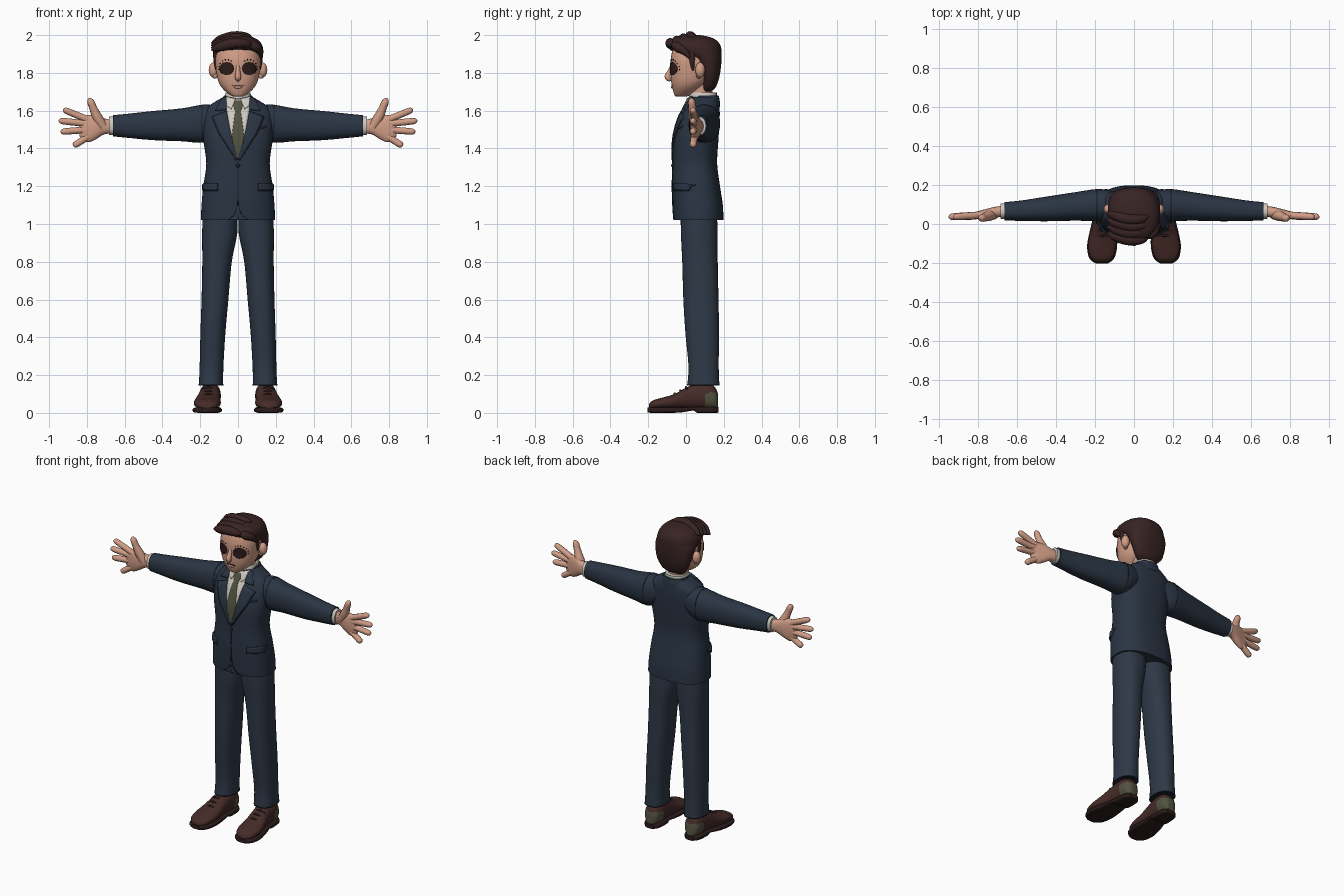
import bpy, bmesh, math
from mathutils import Vector
from mathutils.bvhtree import BVHTree

cube = bpy.data.objects.get("Cube")
if cube:
    bpy.data.objects.remove(cube, do_unlink=True)


def material(name, r, g, b):
    m = bpy.data.materials.new(name)
    m.use_nodes = True
    m.diffuse_color = (r, g, b, 1)
    m.node_tree.nodes["Principled BSDF"].inputs["Base Color"].default_value = (r, g, b, 1)
    return m


JACKET = material("navy jacket", .023, .035, .056)
TROUSER = material("navy trousers", .027, .040, .062)
SEAM = material("dark seam", .010, .015, .024)
SKIN = material("skin", .64, .34, .24)
HAIR = material("dark brown hair", .040, .017, .017)
SHOE = material("brown leather", .060, .024, .021)
SOLE = material("dark sole", .024, .011, .011)
SHIRT = material("off white shirt", .62, .59, .53)
TIE = material("olive tie", .085, .085, .052)
EYE = material("eye brown", .028, .012, .011)
SIDES = (("left", 1), ("right", -1))


def finish(name, bm, mat):
    """Turn a bmesh into a smooth-shaded object."""
    me = bpy.data.meshes.new(name)
    bm.to_mesh(me)
    bm.free()
    ob = bpy.data.objects.new(name, me)
    bpy.context.collection.objects.link(ob)
    me.materials.append(mat)
    bpy.ops.object.select_all(action='DESELECT')
    ob.select_set(True)
    bpy.context.view_layer.objects.active = ob
    bpy.ops.object.shade_smooth_by_angle(angle=math.radians(45))
    return ob


def smooth(rows, k=5):
    """Catmull-Rom interpolation of rows of numbers."""
    out = []
    for i in range(len(rows) - 1):
        a, b, c, d = (rows[min(max(i + j, 0), len(rows) - 1)] for j in (-1, 0, 1, 2))
        for s in range(k):
            t = s / k
            out.append([q + t / 2 * (r - p + t * (2*p - 5*q + 4*r - s3 + t * (3*q - p - 3*r + s3)))
                        for p, q, r, s3 in zip(a, b, c, d)])
    return out + [list(rows[-1])]


def loft(name, rows, mat, axis='z', side=1, power=2.3, n=36):
    """Superellipse rings (station, centre a, centre b, radius a, radius b) along an axis."""
    bm = bmesh.new()
    rings = []
    for t, a, b, ra, rb in smooth(rows):
        ring = []
        for i in range(n):
            c, s = math.cos(math.tau * i / n), math.sin(math.tau * i / n)
            u = a + ra * math.copysign(abs(c) ** (2 / power), c)
            v = b + rb * math.copysign(abs(s) ** (2 / power), s)
            x, y, z = {'z': (u, v, t), 'x': (t, u, v), 'y': (u, t, v)}[axis]
            ring.append(bm.verts.new((x * side, y, z)))
        rings.append(ring)
    for p, q in zip(rings, rings[1:]):
        for i in range(n):
            bm.faces.new((p[i], p[(i+1) % n], q[(i+1) % n], q[i]))
    bm.faces.new(rings[0])
    bm.faces.new(rings[-1])
    bmesh.ops.recalc_face_normals(bm, faces=bm.faces)
    return finish(name, bm, mat)


def front_back(rows):
    """Rows (z, half width, front y, back y) to loft rows."""
    return [(z, 0, (f + b) / 2, w, (b - f) / 2) for z, w, f, b in rows]


def tube(name, rows, mat, side=1):
    """Round tube through rows of (x, y, z, radius)."""
    cu = bpy.data.curves.new(name, 'CURVE')
    cu.dimensions, cu.bevel_depth, cu.bevel_resolution, cu.use_fill_caps = '3D', 1, 3, True
    pts = smooth(rows, 4)
    sp = cu.splines.new('POLY')
    sp.points.add(len(pts) - 1)
    for p, (x, y, z, r) in zip(sp.points, pts):
        p.co, p.radius = (x * side, y, z, 1), r
    tmp = bpy.data.objects.new(name + "_path", cu)
    bpy.context.collection.objects.link(tmp)
    me = tmp.evaluated_get(bpy.context.evaluated_depsgraph_get()).to_mesh()
    bm = bmesh.new()
    bm.from_mesh(me)
    bpy.data.objects.remove(tmp)
    return finish(name, bm, mat)


def ball(name, loc, scale, mat):
    bm = bmesh.new()
    bmesh.ops.create_uvsphere(bm, u_segments=20, v_segments=12, radius=1)
    for v in bm.verts:
        v.co = Vector(loc) + v.co * Vector(scale)
    return finish(name, bm, mat)


def tree(ob):
    return BVHTree.FromPolygons([v.co for v in ob.data.vertices], [p.vertices for p in ob.data.polygons])


def project(bvh, x, z):
    start = Vector((x, -1, z))
    return bvh.ray_cast(start, Vector((0, 1, 0)))[0] or bvh.find_nearest(Vector((x, 0, z)))[0]


def plate(name, inner, outer, bvh, mat, lift=.005, side=1, m=8):
    """Thin plate between two (x, z) edges, laid on a surface from the front."""
    if side < 0:
        inner, outer = ([(-x, z) for x, z in e] for e in (outer, inner))
    bm = bmesh.new()
    grid = []
    steps = 5
    for k in range((len(inner) - 1) * steps + 1):
        i, t = min(k // steps, len(inner) - 2), 0
        t = k / steps - i
        a, b = (Vector(e[i]).lerp(Vector(e[i+1]), t) for e in (inner, outer))
        grid.append([bm.verts.new(project(bvh, *a.lerp(b, j / m))) for j in range(m + 1)])
    for p, q in zip(grid, grid[1:]):
        for j in range(m):
            bm.faces.new((p[j], q[j], q[j+1], p[j+1]))
    ob = finish(name, bm, mat)
    mod = ob.modifiers.new("thickness", 'SOLIDIFY')
    mod.thickness, mod.offset = lift * 2, 0
    return ob


# Jacket body
jacket = loft("jacket_body", front_back([
    (1.02, .197, -.065, .198), (1.1, .193, -.07, .195), (1.2, .184, -.073, .18), (1.32, .168, -.07, .165),
    (1.45, .184, -.066, .172), (1.55, .186, -.042, .178), (1.61, .17, -.012, .178),
    (1.645, .125, .005, .172), (1.672, .078, .02, .165)]), JACKET, power=2.5, n=56)
jb = tree(jacket)

# Shirt front, tie and neck collar
v_edge = [(.062, 1.66), (.06, 1.6), (.042, 1.5), (.021, 1.42), (.001, 1.345)]
plate("shirt_front", [(-x, z) for x, z in v_edge], v_edge, jb, SHIRT, .003)
tie = [(.018, 1.65), (.024, 1.625), (.015, 1.595), (.025, 1.52), (.033, 1.46), (.022, 1.41), (.001, 1.345)]
plate("tie", [(-x, z) for x, z in tie], tie, jb, TIE, .008)
loft("shirt_collar", [(1.63, 0, .088, .075, .075), (1.675, 0, .09, .07, .073), (1.695, 0, .092, .066, .071)], SHIRT)
loft("jacket_collar", [(1.62, 0, .1, .1, .08), (1.65, 0, .1, .087, .079), (1.68, 0, .103, .074, .07)], JACKET)
loft("neck", [(1.6, 0, .08, .058, .058), (1.7, 0, .08, .057, .06), (1.76, 0, .07, .06, .06)], SKIN)

# Lapels, pockets and front edges
lap_in = [(.06, 1.595), (.042, 1.5), (.021, 1.42), (.001, 1.345)]
lap_out = [(.132, 1.568), (.095, 1.48), (.05, 1.41), (.006, 1.34)]
for s, d in SIDES:
    plate(s + "_collar_wing", [(.012, 1.66), (.036, 1.605)], [(.062, 1.67), (.058, 1.625)], jb, SHIRT, .009, d)
    plate(s + "_lapel_shadow", lap_in, [(x + .006, z - .003) for x, z in lap_out], jb, SEAM, .004, d)
    plate(s + "_lapel", lap_in, lap_out, jb, JACKET, .008, d)
    plate(s + "_lapel_collar", [(.058, 1.672), (.06, 1.605)], [(.085, 1.66), (.118, 1.597)], jb, JACKET, .009, d)
    plate(s + "_pocket_shadow", [(.106, 1.215), (.106, 1.176)], [(.183, 1.215), (.183, 1.174)], jb, SEAM, .005, d)
    plate(s + "_pocket_flap", [(.109, 1.215), (.109, 1.181)], [(.182, 1.215), (.182, 1.179)], jb, JACKET, .009, d)
    hem = [(.001, 1.12), (.006, 1.075), (.02, 1.045), (.05, 1.022)]
    plate(s + "_hem_gap", [(0, z) for x, z in hem], hem, jb, TROUSER, .002, d)
    plate(s + "_hem_edge", hem, [(x + .004, z + .003) for x, z in hem], jb, SEAM, .003, d)
plate("front_edge", [(-.002, 1.35), (-.002, 1.1)], [(.002, 1.35), (.002, 1.1)], jb, SEAM, .003)
plate("breast_pocket", [(.095, 1.507), (.095, 1.495)], [(.15, 1.522), (.15, 1.51)], jb, SEAM, .003)
ball("jacket_button", project(jb, 0, 1.31), (.011, .008, .011), SEAM)

# Head, nose and mouth
head = loft("head", front_back([
    (1.674, .022, -.052, .0), (1.685, .046, -.062, .03), (1.72, .084, -.072, .08), (1.76, .106, -.079, .12),
    (1.82, .117, -.081, .14), (1.88, .119, -.08, .155), (1.94, .1, -.06, .15), (1.98, .04, 0, .1)]), SKIN)
hb = tree(head)
tube("nose", [(0, -.07, 1.845, .010), (0, -.085, 1.81, .012), (0, -.098, 1.782, .016),
              (0, -.09, 1.768, .014), (0, -.075, 1.762, .005)], SKIN)
plate("mouth", [(-.03, 1.737), (-.03, 1.733)], [(.03, 1.737), (.03, 1.733)], hb, EYE, .003)
ball("lower_lip", project(hb, 0, 1.724), (.022, .007, .007), SKIN)

# Eyes, lashes and ears
for s, d in SIDES:
    arc = [math.radians(90 - 18 * i) for i in range(11)]
    plate(s + "_eye", [(.058 - .036 * math.cos(a), 1.823 + .034 * math.sin(a)) for a in arc],
          [(.058 + .036 * math.cos(a), 1.823 + .034 * math.sin(a)) for a in arc], hb, EYE, .006, d)
    for i in range(7):
        a = math.radians(-10 + 22 * i)
        spot = project(hb, d * (.058 + .043 * math.cos(a)), 1.825 + .045 * math.sin(a))
        ball(f"{s}_lash_{i + 1}", spot, (.0035,) * 3, EYE)
    ball(s + "_ear", (d * .13, .075, 1.815), (.025, .026, .040), SKIN)
    ball(s + "_ear_lobe", (d * .122, .068, 1.787), (.014, .014, .018), SKIN)
    tube(s + "_sideburn", [(.108, .035, 1.92, .022), (.113, .032, 1.87, .017),
                           (.113, .036, 1.825, .009), (.11, .04, 1.805, .002)], HAIR, d)

# Hair cap and swept fringe
loft("hair_cap", front_back([
    (1.70, .05, .085, .13), (1.725, .083, .085, .158), (1.78, .112, .08, .177), (1.84, .126, .055, .186),
    (1.88, .131, .02, .188), (1.91, .133, -.05, .188), (1.94, .13, -.086, .184), (1.97, .112, -.085, .165),
    (1.99, .075, -.055, .125), (2.0, .025, -.01, .075)]), HAIR, n=44)
for i in range(4):
    y, z = -.077 + .035 * i, 1.935 + .012 * i
    tube(f"fringe_lock_{i + 1}", [(.075, y + .02, z + .012, .004), (.045, y, z + .02, .022), (-.02, y - .005, z + .022, .028),
                                  (-.085, y + .01, z + .006, .026), (-.125, y + .025, z - .008, .014),
                                  (-.142, y + .025, z - .015, .002)], HAIR)
tube("side_lock", [(.05, -.065, 1.955, .01), (.09, -.05, 1.94, .026), (.115, -.01, 1.915, .02),
                   (.12, .02, 1.88, .008)], HAIR)

# Sleeves, cuffs and hands
fingers = {"index": (1.55, .926, 1.607), "middle": (1.53, .95, 1.547),
           "ring": (1.50, .94, 1.488), "little": (1.465, .872, 1.412)}
for s, d in SIDES:
    loft(s + "_sleeve", [(.1, .095, 1.55, .07, .075), (.18, .097, 1.532, .082, .1), (.3, .09, 1.525, .073, .087),
                         (.45, .077, 1.521, .063, .077), (.58, .068, 1.52, .052, .064),
                         (.662, .065, 1.52, .047, .056)], JACKET, 'x', d)
    loft(s + "_shoulder_seam", [(.187, .097, 1.532, .083, .101), (.194, .097, 1.532, .083, .1)], SEAM, 'x', d)
    loft(s + "_cuff", [(.65, .065, 1.52, .04, .049), (.683, .066, 1.52, .039, .048)], SHIRT, 'x', d)
    loft(s + "_palm", [(.67, .066, 1.515, .028, .036), (.71, .06, 1.517, .028, .043), (.75, .052, 1.512, .027, .062),
                       (.79, .046, 1.505, .022, .072), (.82, .043, 1.507, .016, .062),
                       (.838, .042, 1.508, .007, .045)], SKIN, 'x', d)
    for f, (z, tx, tz) in fingers.items():
        root, tip = Vector((.79, .045, z)), Vector((tx, .036, tz))
        rows = [(*root.lerp(tip, t), r) for t, r in
                ((0, .019), (.45, .0185), (.8, .018), (.93, .0145), (.98, .008), (1, .001))]
        tube(f"{s}_{f}_finger", rows, SKIN, d)
    tube(s + "_thumb", [(.715, .05, 1.515, .026), (.745, .042, 1.565, .027), (.765, .034, 1.61, .021),
                        (.779, .03, 1.645, .019), (.786, .03, 1.661, .011), (.788, .03, 1.668, .001)], SKIN, d)

# Trouser legs and shoes
for s, d in SIDES:
    loft(s + "_trouser_leg", [(.148, .143, .092, .064, .085), (.25, .14, .093, .063, .08), (.42, .133, .086, .066, .089),
                              (.6, .122, .079, .071, .093), (.8, .111, .074, .078, .094),
                              (.95, .097, .07, .093, .097), (1.06, .095, .068, .09, .096)], TROUSER, side=d)
    loft(s + "_trouser_hem", [(.146, .143, .092, .0655, .0865), (.152, .143, .092, .0655, .0865)], SEAM, side=d)
    shoe = loft(s + "_shoe", [(y, cx, (.02 + top) / 2, rx, (top - .02) / 2) for y, cx, rx, top in (
        (-.197, .165, .025, .045), (-.175, .165, .055, .066), (-.12, .163, .071, .082), (-.06, .16, .068, .1),
        (-.01, .154, .06, .128), (.04, .149, .056, .15), (.1, .146, .055, .158), (.15, .145, .047, .14),
        (.17, .145, .025, .1))], SHOE, 'y', d)
    shoe.data.materials.append(TIE)
    for p in shoe.data.polygons:
        p.material_index = int(p.center.y > .105 and p.center.z < .108)
    loft(s + "_sole", [(-.203, .165, .015, .03, .013), (-.175, .165, .015, .064, .015), (-.11, .163, .015, .077, .015),
                       (-.03, .157, .016, .068, .014), (.04, .15, .022, .058, .010), (.06, .148, .016, .058, .016),
                       (.14, .146, .016, .054, .016), (.173, .145, .016, .03, .015)], SOLE, 'y', d, power=4)
    for i in range(3):
        y, z = -.06 + .03 * i, .1 + .017 * i
        tube(f"{s}_lace_{i + 1}", [(.12, y + .006, z - .012, .004), (.157, y, z + .002, .006),
                                   (.194, y + .006, z - .012, .004)], SOLE, d)
